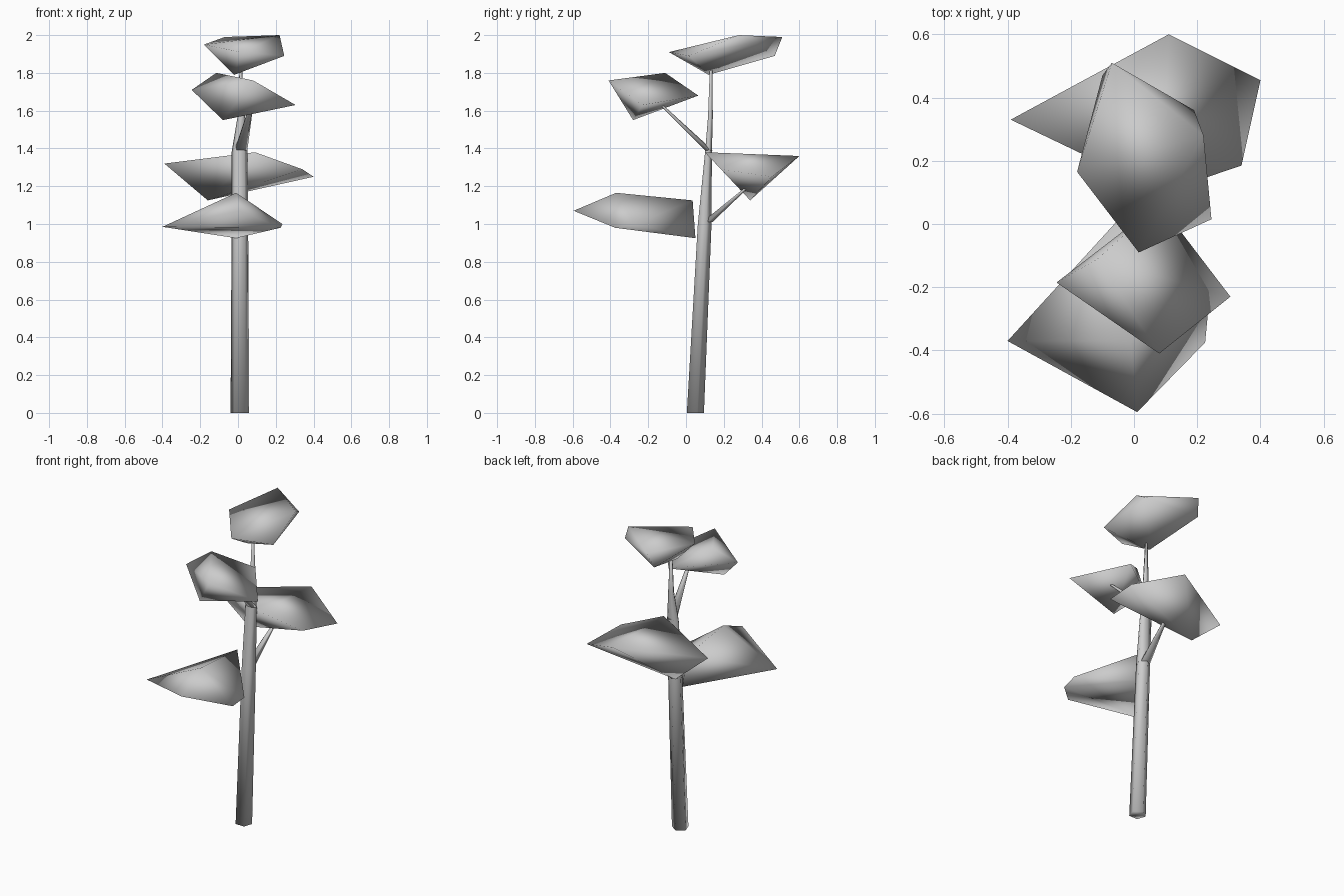
import bpy, bmesh, math
from mathutils import Vector


def finish(bm, name):
    bmesh.ops.recalc_face_normals(bm, faces=bm.faces)
    me = bpy.data.meshes.new(name)
    bm.to_mesh(me)
    bm.free()
    for p in me.polygons:
        p.use_smooth = True
    ob = bpy.data.objects.new(name, me)
    bpy.context.collection.objects.link(ob)
    return ob


def limb(name, path, sides=5):
    """Tapered low-poly limb; path entries are (x, y, z, rx, ry)."""
    bm = bmesh.new()
    rings = []
    for x, y, z, rx, ry in path:
        rings.append([bm.verts.new((x + rx * math.cos(a), y + ry * math.sin(a), z))
                      for a in (math.tau * i / sides + math.pi / 2 for i in range(sides))])
    for lo, hi in zip(rings, rings[1:]):
        for i in range(sides):
            j = (i + 1) % sides
            bm.faces.new((lo[i], lo[j], hi[j], hi[i]))
    bm.faces.new(rings[0])
    bm.faces.new(rings[-1])
    finish(bm, name)


def leaf_clump(name, points):
    """Faceted foliage clump as the hull of a few corner points."""
    bm = bmesh.new()
    for p in points:
        bm.verts.new(Vector(p))
    bmesh.ops.convex_hull(bm, input=bm.verts)
    finish(bm, name)


# Leaning trunk and two side branches
limb("trunk", [(0.01, 0.045, 0, 0.052, 0.05), (0.01, 0.095, 1.0, 0.046, 0.04),
               (0.008, 0.117, 1.38, 0.044, 0.02), (0.017, 0.128, 1.57, 0.02, 0.014),
               (0.015, 0.132, 1.83, 0.007, 0.007)])
limb("upper_branch", [(0.015, 0.12, 1.39, 0.036, 0.022), (0.068, -0.115, 1.615, 0.012, 0.01),
                      (0.07, -0.15, 1.65, 0.006, 0.006)])
limb("lower_branch", [(0.01, 0.11, 1.01, 0.034, 0.03), (0.03, 0.3, 1.175, 0.014, 0.012),
                      (0.035, 0.34, 1.21, 0.006, 0.006)])

# Foliage clumps
leaf_clump("foliage_top", [
    (0.22, 0.28, 2.0), (-0.07, 0.51, 1.99), (-0.18, 0.165, 1.95), (0.015, -0.09, 1.91),
    (0.245, 0.015, 1.89), (-0.1, 0.47, 1.89), (0.19, 0.36, 1.96), (-0.02, 0.12, 1.79)])
leaf_clump("foliage_upper_front", [
    (-0.245, -0.185, 1.71), (-0.115, -0.11, 1.8), (0.08, -0.41, 1.76),
    (0.305, -0.23, 1.63), (-0.08, -0.28, 1.55), (0.08, 0.065, 1.68)])
leaf_clump("foliage_back", [
    (-0.39, 0.33, 1.32), (0.11, 0.6, 1.36), (0.4, 0.455, 1.25),
    (0.34, 0.185, 1.29), (-0.16, 0.34, 1.125), (0.09, 0.1, 1.38)])
leaf_clump("foliage_lower_front", [
    (-0.4, -0.37, 0.985), (0.01, -0.595, 1.07), (0.225, -0.375, 0.98), (0.235, -0.27, 1.0),
    (-0.01, -0.37, 1.165), (-0.03, 0.035, 1.125), (-0.01, 0.05, 0.925)])
